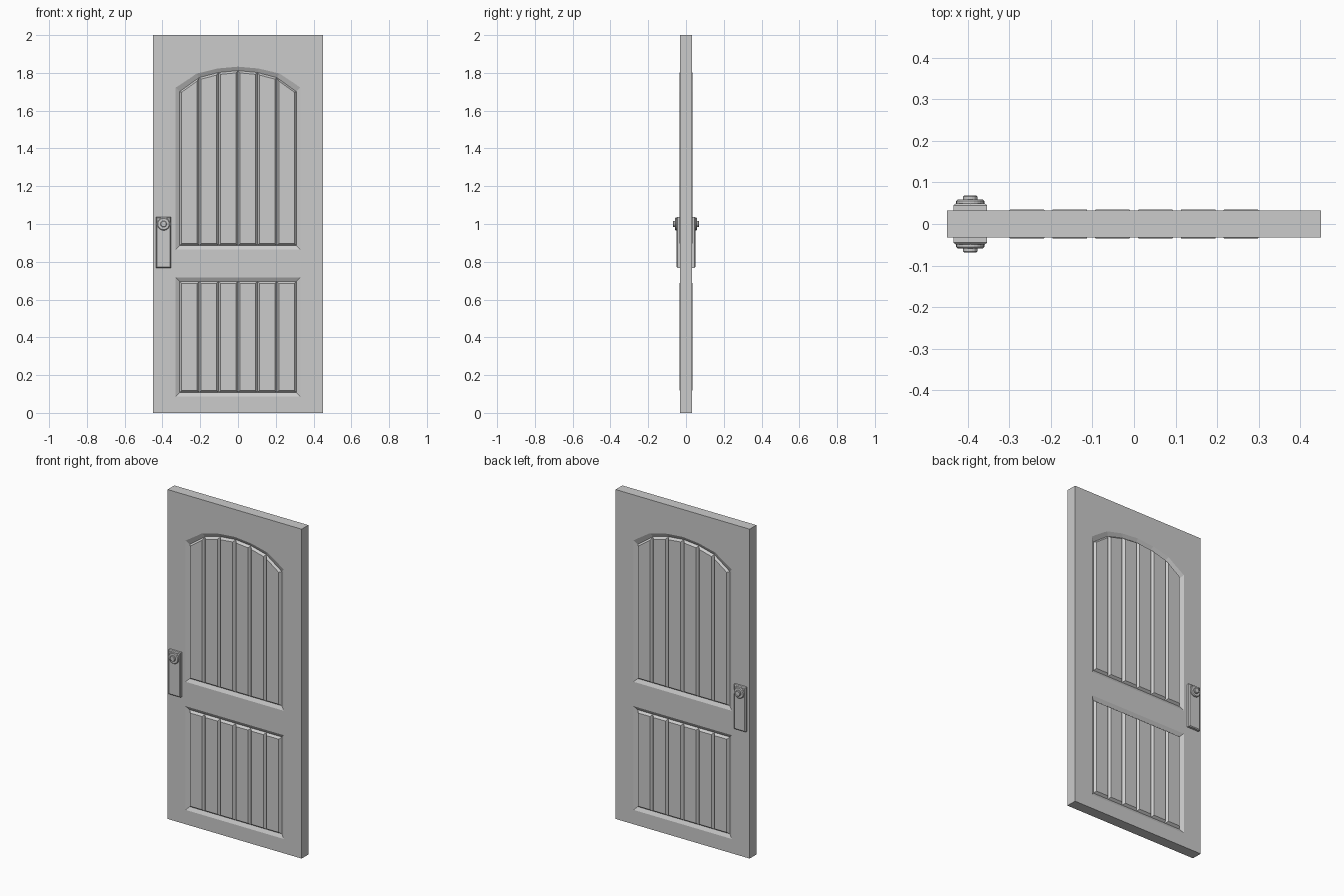
import bpy, bmesh, math

if "Cube" in bpy.data.objects:
    bpy.data.objects.remove(bpy.data.objects["Cube"])

FACE, FLOOR, PLANK = 0.0325, 0.021, 0.035   # depths of slab face, recess floor, plank face
HALF, SLOPE = 0.33, 0.021                   # panel half width, width of sloped moulding


def loft(name, sections, mirror=True):
    """Closed solid through (outline, depth) sections on the front, mirrored to the back."""
    bm = bmesh.new()
    rings = [[bm.verts.new((x, -d, z)) for x, z in pts] for pts, d in sections]
    n = len(rings[0])
    bm.faces.new(rings[0])
    bm.faces.new(rings[-1])
    for a, b in zip(rings, rings[1:]):
        for i in range(n):
            j = (i + 1) % n
            bm.faces.new((a[i], a[j], b[j], b[i]))
    if mirror:
        geo = bmesh.ops.duplicate(bm, geom=bm.verts[:] + bm.edges[:] + bm.faces[:])["geom"]
        for v in geo:
            if isinstance(v, bmesh.types.BMVert):
                v.co.y *= -1
    bmesh.ops.recalc_face_normals(bm, faces=bm.faces[:])
    me = bpy.data.meshes.new(name)
    bm.to_mesh(me)
    bm.free()
    ob = bpy.data.objects.new(name, me)
    bpy.context.collection.objects.link(ob)
    return ob


def rect(x0, x1, z0, z1, d=0.0):
    return [(x0 + d, z0 + d), (x1 - d, z0 + d), (x1 - d, z1 - d), (x0 + d, z1 - d)]


def circle(x, z, r, n=24):
    return [(x + r * math.cos(2 * math.pi * i / n), z + r * math.sin(2 * math.pi * i / n))
            for i in range(n)]


def panel_outline(bottom, tops, d):
    """Panel shape inset by d; tops holds heights from the centre out to the corner."""
    w = HALF - d
    arch = [(w * k / 3, tops[abs(k)] - d) for k in range(3, -4, -1)]
    return [(-w, bottom + d), (w, bottom + d)] + arch


panels = {"upper": (0.865, [1.833, 1.823, 1.796, 1.722]),
          "lower": (0.087, [0.717] * 4)}

# Door slab
slab = loft("door_slab", [(rect(-0.45, 0.45, 0, 2), FACE), (rect(-0.45, 0.45, 0, 2), -FACE)], False)

for label, (bottom, tops) in panels.items():
    # Recess with sloped moulding, cut into both faces
    over = SLOPE / 2
    cutter = loft(label + "_recess_cutter",
                  [(panel_outline(bottom, tops, -over), FACE + (FACE - FLOOR) / 2),
                   (panel_outline(bottom, tops, SLOPE), FLOOR)])
    cutter.hide_render = True
    mod = slab.modifiers.new(label + "_recess", 'BOOLEAN')
    mod.operation, mod.solver, mod.object = 'DIFFERENCE', 'EXACT', cutter
    bpy.context.view_layer.objects.active = slab
    bpy.ops.object.modifier_apply(modifier=mod.name)
    bpy.data.objects.remove(cutter)

    # Six bevelled planks following the panel top
    w, b = HALF - SLOPE, 0.011
    for k in range(-3, 3):
        x0, x1 = w * k / 3, w * (k + 1) / 3
        z0 = bottom + SLOPE
        t0, t1 = tops[abs(k)] - SLOPE, tops[abs(k + 1)] - SLOPE
        m = (t1 - t0) / (x1 - x0) * b
        base = [(x0, z0), (x1, z0), (x1, t1), (x0, t0)]
        top = [(x0 + b, z0 + b), (x1 - b, z0 + b), (x1 - b, t1 - m - b), (x0 + b, t0 + m - b)]
        loft(f"{label}_plank_{k + 4}", [(base, FLOOR - 0.002), (base, FLOOR), (top, PLANK)])

# Handle plates with chamfered edges
plate = (-0.434, -0.354, 0.768, 1.038)
loft("handle_plate", [(rect(*plate), FACE - 0.002), (rect(*plate), 0.045),
                      (rect(*plate, 0.005), 0.0495)])

# Round knobs: wide collar and small centre button
kx, kz = -0.394, 1.0
for name, r, y0, y1, c in (("knob_collar", 0.034, 0.047, 0.059, 0.004),
                           ("knob_button", 0.017, 0.057, 0.0687, 0.003)):
    loft(name, [(circle(kx, kz, r), y0), (circle(kx, kz, r), y1 - c),
                (circle(kx, kz, r - c), y1)])
